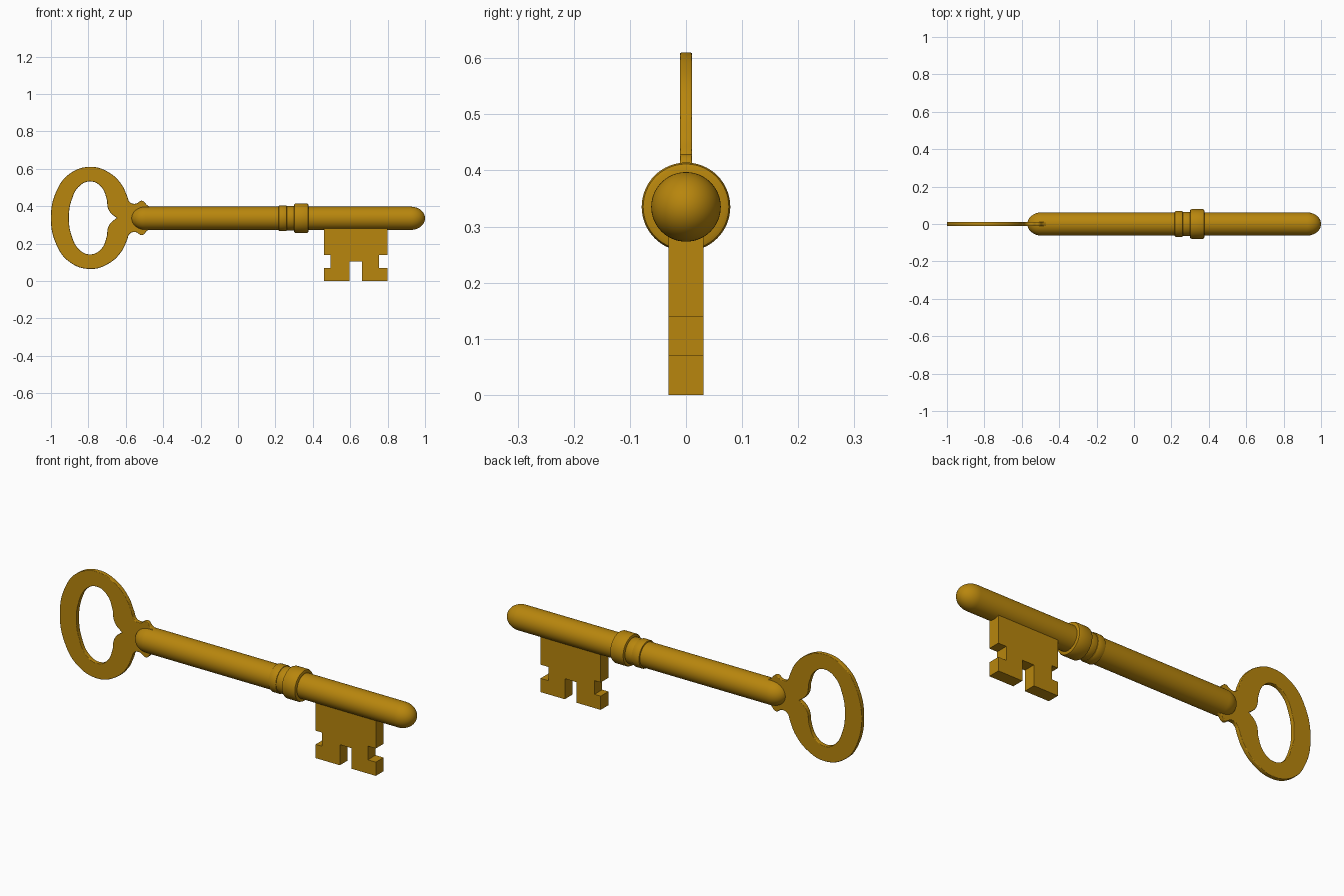
import bpy, bmesh, math

if "Cube" in bpy.data.objects:
    bpy.data.objects.remove(bpy.data.objects["Cube"])

AXIS_Z = 0.335

brass = bpy.data.materials.new("brass")
brass.diffuse_color = (0.479, 0.238, 0.004, 1)
brass.use_nodes = True
brass.node_tree.nodes["Principled BSDF"].inputs["Base Color"].default_value = brass.diffuse_color


def finish(obj, angle=30):
    obj.data.materials.append(brass)
    bpy.ops.object.select_all(action='DESELECT')
    obj.select_set(True)
    bpy.context.view_layer.objects.active = obj
    bpy.ops.object.shade_smooth_by_angle(angle=math.radians(angle))


def mesh_object(name, bm):
    bmesh.ops.recalc_face_normals(bm, faces=bm.faces)
    mesh = bpy.data.meshes.new(name)
    bm.to_mesh(mesh)
    bm.free()
    obj = bpy.data.objects.new(name, mesh)
    bpy.context.collection.objects.link(obj)
    return obj


def lathe(name, profile, steps=64):
    """Spin (x, radius) points around the key's long axis."""
    bm = bmesh.new()
    vs = [bm.verts.new((x, 0, AXIS_Z + r)) for x, r in profile]
    es = [bm.edges.new(p) for p in zip(vs, vs[1:])]
    bmesh.ops.spin(bm, geom=vs + es, cent=(0, 0, AXIS_Z), axis=(1, 0, 0),
                   angle=2 * math.pi, steps=steps)
    bmesh.ops.remove_doubles(bm, verts=bm.verts, dist=1e-5)
    finish(mesh_object(name, bm))


def ring(name, x0, x1, r, c):
    """Collar with softened rims."""
    k = c * 0.3
    lathe(name, [(x0, 0.05), (x0, r - c), (x0 + k, r - k), (x0 + c, r),
                 (x1 - c, r), (x1 - k, r - k), (x1, r - c), (x1, 0.05)])


# Shaft with domed ends
R, DOME, N = 0.062, 0.075, 12
arc = [(math.cos(i * math.pi / 2 / N), math.sin(i * math.pi / 2 / N)) for i in range(N + 1)]
left = [(-0.57 + DOME * (1 - c), R * s) for c, s in arc]
right = [(1.0 - DOME * (1 - c), R * s) for c, s in reversed(arc)]
lathe("shaft", left + right)

# Collars
ring("small_collar", 0.217, 0.262, 0.069, 0.006)
ring("collar_neck", 0.255, 0.305, 0.065, 0.004)
ring("large_collar", 0.299, 0.377, 0.079, 0.009)

# Bit: notched plate
outline = [(0.46, 0.295), (0.46, 0.14), (0.495, 0.14), (0.495, 0.07), (0.46, 0.07),
           (0.46, 0), (0.597, 0), (0.597, 0.105), (0.663, 0.105), (0.663, 0),
           (0.80, 0), (0.80, 0.07), (0.755, 0.07), (0.755, 0.14), (0.80, 0.14),
           (0.80, 0.295)]
bm = bmesh.new()
face = bm.faces.new([bm.verts.new((x, -0.031, z)) for x, z in outline])
ext = bmesh.ops.extrude_face_region(bm, geom=[face])
bmesh.ops.translate(bm, vec=(0, 0.062, 0),
                    verts=[g for g in ext["geom"] if isinstance(g, bmesh.types.BMVert)])
finish(mesh_object("bit", bm))

# Bow: flat loop with a heart-shaped hole, upper half mirrored below the axis
outer = [(-1.0, 0), (-0.97, 0.145), (-0.90, 0.236), (-0.79, 0.273), (-0.69, 0.243),
         (-0.622, 0.178), (-0.594, 0.12), (-0.577, 0.083), (-0.548, 0.076),
         (-0.513, 0.092), (-0.485, 0.068), (-0.455, 0.052)]
hole = [(-0.904, 0), (-0.888, 0.10), (-0.848, 0.17), (-0.79, 0.195), (-0.735, 0.17),
        (-0.702, 0.10), (-0.696, 0.055), (-0.681, 0.027), (-0.648, 0)]
curve = bpy.data.curves.new("bow", 'CURVE')
curve.dimensions = '2D'
curve.fill_mode = 'BOTH'
curve.extrude = 0.008
curve.bevel_depth = 0.003
curve.bevel_resolution = 2
curve.offset = -0.003
curve.resolution_u = 8
for half in (outer, hole):
    pts = half + [(x, -z) for x, z in reversed(half) if z > 0]
    sp = curve.splines.new('BEZIER')
    sp.bezier_points.add(len(pts) - 1)
    sp.use_cyclic_u = True
    for bp, (x, z) in zip(sp.bezier_points, pts):
        bp.co = (x, z, 0)
        kind = 'VECTOR' if x in (-0.455, -0.648) else 'AUTO'
        bp.handle_left_type = bp.handle_right_type = kind
bow = bpy.data.objects.new("bow", curve)
bow.location.z = AXIS_Z + 0.002
bow.rotation_euler.x = math.pi / 2
bpy.context.collection.objects.link(bow)
bpy.ops.object.select_all(action='DESELECT')
bow.select_set(True)
bpy.context.view_layer.objects.active = bow
bpy.ops.object.convert(target='MESH')
finish(bpy.context.view_layer.objects.active)
